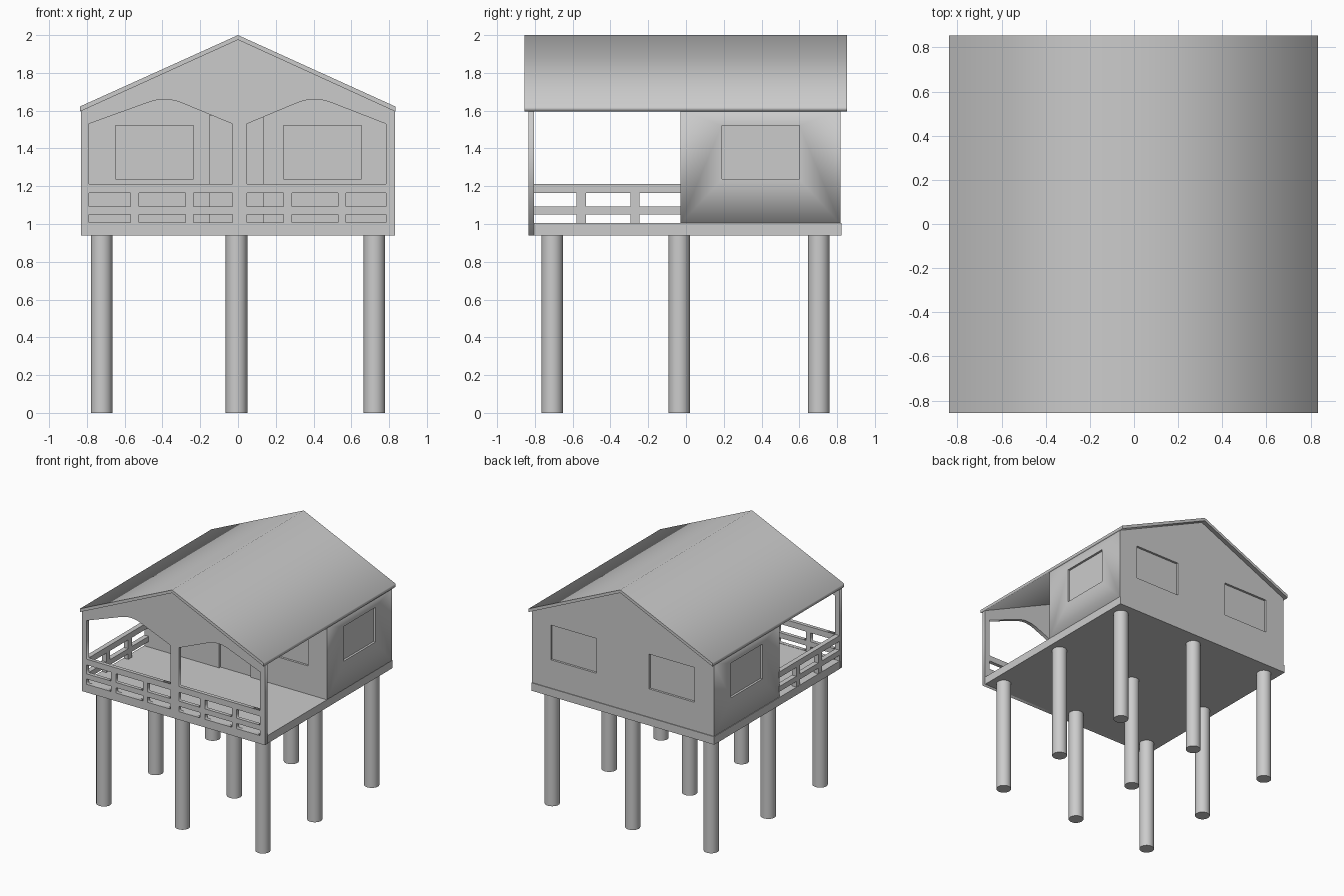
import bpy, bmesh
from mathutils import Matrix, Vector

if "Cube" in bpy.data.objects:
    bpy.data.objects.remove(bpy.data.objects["Cube"])


def add_boxes(name, boxes):
    """One mesh object from several (x0, x1, y0, y1, z0, z1) boxes."""
    bm = bmesh.new()
    for x0, x1, y0, y1, z0, z1 in boxes:
        centre = Vector((x0 + x1, y0 + y1, z0 + z1)) / 2
        size = Matrix.Diagonal((x1 - x0, y1 - y0, z1 - z0, 1))
        bmesh.ops.create_cube(bm, size=1, matrix=Matrix.Translation(centre) @ size)
    me = bpy.data.meshes.new(name)
    bm.to_mesh(me)
    bm.free()
    ob = bpy.data.objects.new(name, me)
    bpy.context.collection.objects.link(ob)
    return ob


def add_profile(name, loops, y0, y1):
    """Extrude x-z outlines (first is the outer one, rest are holes) from y0 to y1."""
    cu = bpy.data.curves.new(name + "_outline", 'CURVE')
    cu.dimensions = '2D'
    cu.fill_mode = 'BOTH'
    cu.extrude = (y1 - y0) / 2
    for pts in loops:
        sp = cu.splines.new('POLY')
        sp.points.add(len(pts) - 1)
        for p, (x, z) in zip(sp.points, pts):
            p.co = (x, z, 0, 1)
        sp.use_cyclic_u = True
    tmp = bpy.data.objects.new(name + "_outline", cu)
    bpy.context.collection.objects.link(tmp)
    bpy.context.view_layer.update()
    me = bpy.data.meshes.new_from_object(tmp.evaluated_get(bpy.context.evaluated_depsgraph_get()))
    bpy.data.objects.remove(tmp)
    # Stand the outline upright and weld it into a closed solid
    bm = bmesh.new()
    bm.from_mesh(me)
    bmesh.ops.transform(bm, verts=bm.verts,
                        matrix=Matrix.Translation((0, (y0 + y1) / 2, 0)) @ Matrix.Rotation(1.5707963, 4, 'X'))
    bmesh.ops.remove_doubles(bm, verts=bm.verts, dist=1e-4)
    bmesh.ops.recalc_face_normals(bm, faces=bm.faces)
    bm.to_mesh(me)
    bm.free()
    me.name = name
    ob = bpy.data.objects.new(name, me)
    bpy.context.collection.objects.link(ob)
    return ob


def rect(x0, x1, z0, z1):
    return [(x0, z0), (x1, z0), (x1, z1), (x0, z1)]


def gable(w, bottom):
    return [(-w, bottom), (w, bottom), (w, 1.602), (0, 1.978), (-w, 1.602)]


# Stilts
for i, x in enumerate((-0.722, -0.008, 0.722)):
    for j, y in enumerate((-0.708, -0.036, 0.703)):
        bpy.ops.mesh.primitive_cylinder_add(vertices=32, radius=0.057, depth=0.96, location=(x, y, 0.48))
        bpy.context.object.name = f"stilt_{i}_{j}"
        bpy.ops.object.shade_smooth_by_angle()

# Floor
add_boxes("floor", [(-0.832, 0.828, -0.81, 0.823, 0.94, 1.005)])

# Roof
add_profile("roof", [[(-0.837, 1.595), (0, 1.975), (0.833, 1.595), (0.833, 1.622), (0, 2.0), (-0.837, 1.622)]],
            -0.856, 0.853)

# Porch front with arched openings and railing gaps
def arch(x0, x1, xm):
    top = [(-0.09, 1.642), (-0.06, 1.652), (-0.03, 1.658), (0, 1.66), (0.03, 1.658), (0.06, 1.652), (0.09, 1.642)]
    return ([(x0, 1.213), (x0, 1.53)] + [(xm + dx, z) for dx, z in top] + [(x1, 1.53), (x1, 1.213)])

holes = [arch(-0.79, -0.03, -0.39), arch(0.047, 0.783, 0.405)]
for x0, x1 in ((-0.79, -0.568), (-0.525, -0.278), (-0.235, -0.03),
               (0.047, 0.24), (0.285, 0.53), (0.573, 0.783)):
    holes += [rect(x0, x1, 1.093, 1.165), rect(x0, x1, 1.007, 1.05)]
add_profile("porch_front", [gable(0.83, 0.94)] + holes, -0.835, -0.805)

# Railing on the left side of the porch
xr = (-0.83, -0.79)
add_boxes("side_railing", [
    (*xr, -0.81, -0.02, 1.165, 1.213),
    (*xr, -0.81, -0.02, 1.05, 1.093),
    (*xr, -0.58, -0.53, 1.0, 1.17),
    (*xr, -0.295, -0.245, 1.0, 1.17)])

# House body with recessed windows and door
house = add_profile("house_body", [gable(0.827, 1.0)], -0.03, 0.817)
d, z = 0.018, (1.237, 1.522)
cuts = [(-0.15, 0.135, -0.1, -0.03 + d, 0.95, 1.575)]
for x0, x1 in ((-0.648, -0.235), (0.242, 0.655)):
    cuts += [(x0, x1, -0.1, -0.03 + d, *z), (x0, x1, 0.817 - d, 0.9, *z)]
cuts += [(0.827 - d, 0.9, 0.19, 0.60, *z), (-0.9, -0.827 + d, 0.19, 0.60, *z)]
cutter = add_boxes("opening_cutter", cuts)
cutter.hide_render = True
cutter.hide_viewport = True
mod = house.modifiers.new("openings", 'BOOLEAN')
mod.operation = 'DIFFERENCE'
mod.solver = 'EXACT'
mod.object = cutter
